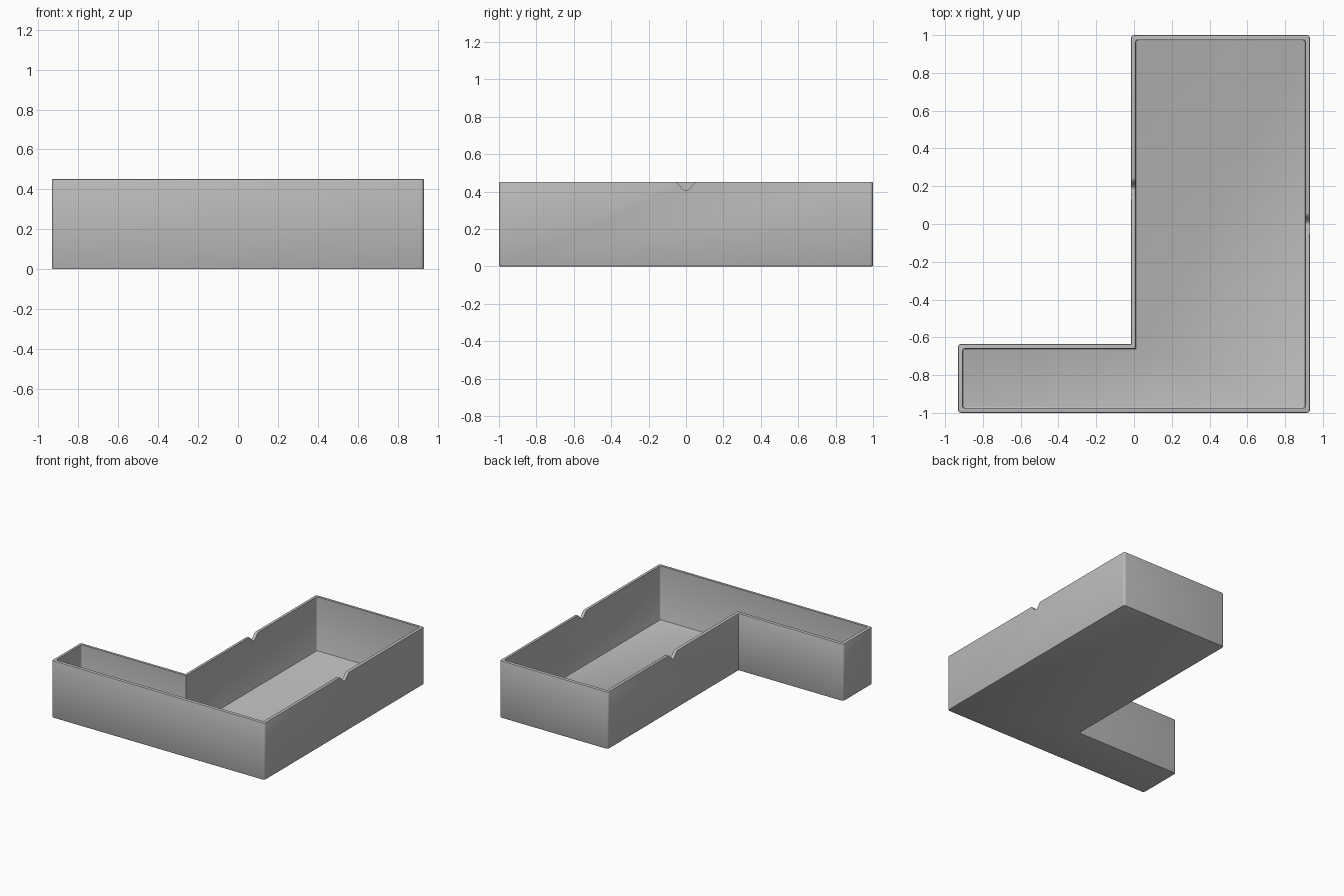
import bpy, bmesh, math
from mathutils import Vector

cube = bpy.data.objects.get("Cube")
if cube:
    bpy.data.objects.remove(cube, do_unlink=True)

HEIGHT, WALL, FLOOR = 0.452, 0.025, 0.025
LEFT, FRONT = 0.932, 1.0
ELBOW = Vector((-0.016, -0.635))

grey = bpy.data.materials.new("plain_grey")
grey.use_nodes = True
colour = (0.5, 0.5, 0.5, 1)
grey.diffuse_color = colour
grey.node_tree.nodes["Principled BSDF"].inputs["Base Color"].default_value = colour


def add_object(name, bm):
    bmesh.ops.recalc_face_normals(bm, faces=bm.faces)
    mesh = bpy.data.meshes.new(name)
    bm.to_mesh(mesh)
    bm.free()
    mesh.materials.append(grey)
    obj = bpy.data.objects.new(name, mesh)
    bpy.context.collection.objects.link(obj)
    return obj


def prism(points, offset):
    bm = bmesh.new()
    face = bm.faces.new([bm.verts.new(p) for p in points])
    new = bmesh.ops.extrude_face_region(bm, geom=[face])["geom"]
    bmesh.ops.translate(bm, vec=offset, verts=[v for v in new if isinstance(v, bmesh.types.BMVert)])
    bmesh.ops.recalc_face_normals(bm, faces=bm.faces)
    return bm


def l_block(name, inset, bottom, top, corner, edge, levels):
    """L-shaped block with rounded outer corners and softened horizontal edges."""
    x, y = LEFT - inset, FRONT - inset
    ex, ey = ELBOW.x + inset, ELBOW.y - inset
    outline = [(-x, -y), (x, -y), (x, y), (ex, y), (ex, ey), (-x, ey)]
    bm = prism([(a, b, bottom) for a, b in outline], (0, 0, top - bottom))
    upright = [e for e in bm.edges
               if abs(e.verts[0].co.z - e.verts[1].co.z) > 0.1
               and (e.verts[0].co.xy - Vector((ex, ey))).length > 0.01]
    bmesh.ops.bevel(bm, geom=upright, offset=corner, segments=4, profile=0.5, affect='EDGES')
    rims = [e for e in bm.edges if all(any(abs(v.co.z - z) < 1e-4 for z in levels) for v in e.verts)
            and abs(e.verts[0].co.z - e.verts[1].co.z) < 1e-4]
    bmesh.ops.bevel(bm, geom=rims, offset=edge, segments=2, profile=0.5, affect='EDGES')
    return add_object(name, bm)


def notch_cutter(name, x, y):
    """Flared finger notch that crosses a wall along x."""
    half, depth, steps = 0.06, 0.047, 16
    pts = [(x - 0.06, y - half, HEIGHT + 0.05)]
    for i in range(steps + 1):
        t = -1 + 2 * i / steps
        z = HEIGHT - depth * (1 + math.cos(math.pi * t)) / 2
        pts.append((x - 0.06, y + half * t, z + (0.001 if abs(t) == 1 else 0)))
    pts.append((x - 0.06, y + half, HEIGHT + 0.05))
    return add_object(name, prism(pts, (0.12, 0, 0)))


# Tray shell, hollow and wall notches
tray = l_block("tray", 0, 0, HEIGHT, 0.018, 0.006, (0, HEIGHT))
cutters = [
    l_block("hollow_cutter", WALL, FLOOR, HEIGHT + 0.1, 0.012, 0.005, (FLOOR,)),
    notch_cutter("left_notch_cutter", LEFT - WALL / 2, 0),
    notch_cutter("right_notch_cutter", ELBOW.x + WALL / 2, 0.185),
]
for cutter in cutters:
    cutter.hide_render = True
    cutter.hide_set(True)
    cut = tray.modifiers.new(cutter.name, 'BOOLEAN')
    cut.operation = 'DIFFERENCE'
    cut.solver = 'EXACT'
    cut.object = cutter

# Bake the cuts, remove the helpers and smooth the rounded edges
bpy.context.view_layer.objects.active = tray
tray.select_set(True)
for cutter in cutters:
    bpy.ops.object.modifier_apply(modifier=cutter.name)
    bpy.data.objects.remove(cutter, do_unlink=True)
bpy.ops.object.shade_smooth_by_angle(angle=math.radians(30))
